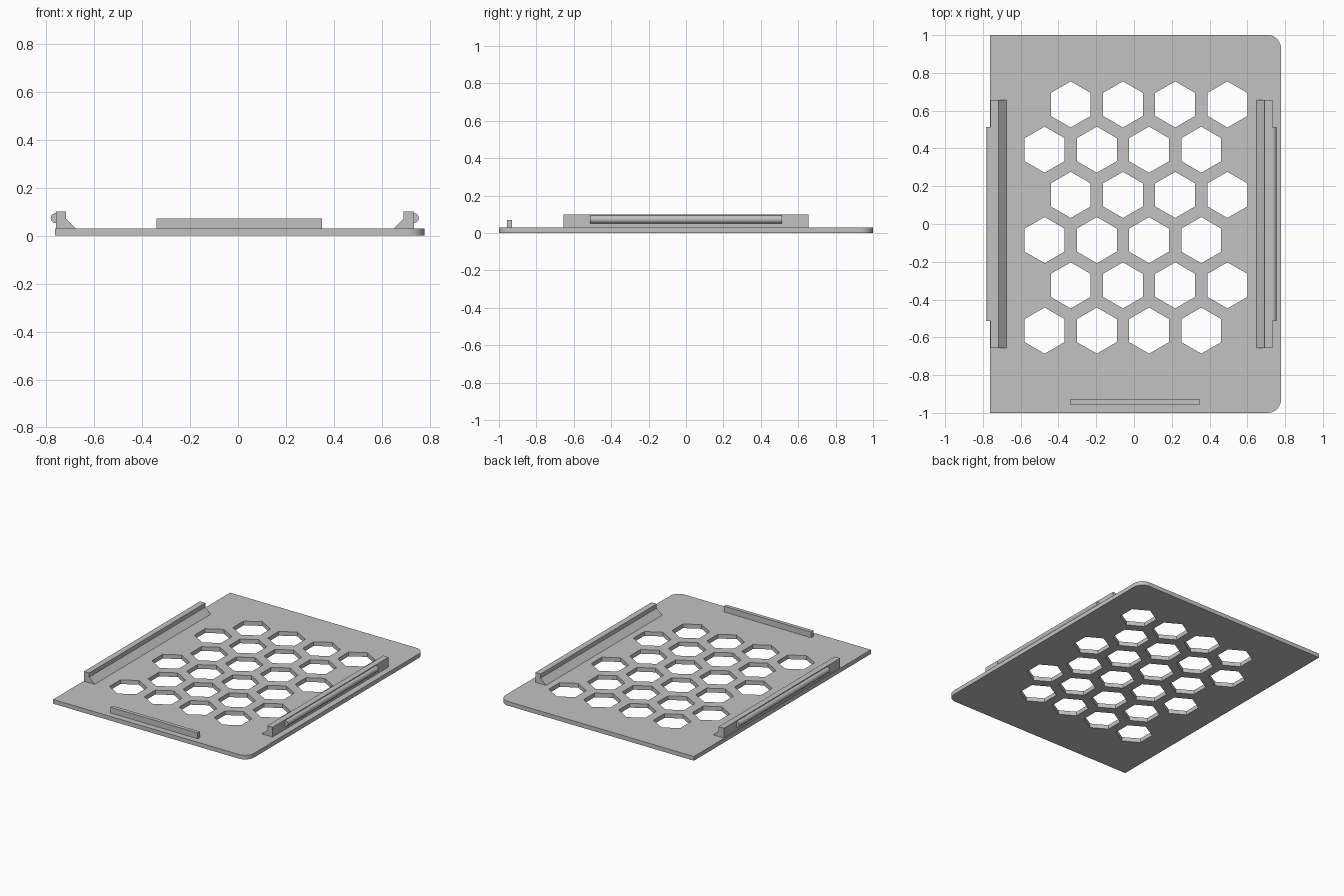
import bpy, bmesh, math
from mathutils import Vector

cube = bpy.data.objects.get("Cube")
if cube:
    bpy.data.objects.remove(cube, do_unlink=True)

grey = bpy.data.materials.new("plain grey")
grey.use_nodes = True
grey.diffuse_color = (0.54, 0.54, 0.54, 1)
grey.node_tree.nodes["Principled BSDF"].inputs["Base Color"].default_value = grey.diffuse_color


def prism(name, outlines, direction, smooth=False):
    """Extrude one or more closed outlines of 3D points along a direction."""
    bm = bmesh.new()
    for outline in outlines:
        face = bm.faces.new([bm.verts.new(p) for p in outline])
        result = bmesh.ops.extrude_face_region(bm, geom=[face], use_keep_orig=True)
        verts = [g for g in result["geom"] if isinstance(g, bmesh.types.BMVert)]
        bmesh.ops.translate(bm, verts=verts, vec=Vector(direction))
    bmesh.ops.recalc_face_normals(bm, faces=bm.faces[:])
    mesh = bpy.data.meshes.new(name)
    bm.to_mesh(mesh)
    bm.free()
    mesh.materials.append(grey)
    obj = bpy.data.objects.new(name, mesh)
    bpy.context.collection.objects.link(obj)
    if smooth:
        select_only(obj)
        bpy.ops.object.shade_smooth_by_angle(angle=math.radians(30))
    return obj


def select_only(obj):
    bpy.ops.object.select_all(action='DESELECT')
    obj.select_set(True)
    bpy.context.view_layer.objects.active = obj


def arc(cx, cy, r, start, end, steps):
    angles = [math.radians(start + (end - start) * i / steps) for i in range(steps + 1)]
    return [(cx + r * math.cos(a), cy + r * math.sin(a)) for a in angles]


# Base plate: square corners on one side, rounded on the other
THICK, LEFT, RIGHT, R = 0.03, -0.763, 0.778, 0.07
outline = [(LEFT, 1), (LEFT, -1)]
outline += arc(RIGHT - R, R - 1, R, -90, 0, 10)
outline += arc(RIGHT - R, 1 - R, R, 0, 90, 10)
plate = prism("base_plate", [[(x, y, 0) for x, y in outline]], (0, 0, THICK))

# Staggered hexagonal vent holes
HEX, PITCH = 0.122, 0.2765
hexes = []
for row in range(6):
    y = 0.633 - row * PITCH * math.sqrt(3) / 2
    x0 = -0.335 - (row % 2) * PITCH / 2
    for col in range(4):
        points = arc(x0 + col * PITCH, y, HEX, 30, 330, 5)
        hexes.append([(px, py, -0.1) for px, py in points])
cutter = prism("vent_cutter", hexes, (0, 0, 0.3))
cutter.hide_render = True
cut = plate.modifiers.new("vents", 'BOOLEAN')
cut.operation, cut.solver, cut.object = 'DIFFERENCE', 'EXACT', cutter
select_only(plate)
bpy.ops.object.modifier_apply(modifier=cut.name)
bpy.data.objects.remove(cutter, do_unlink=True)
bpy.ops.object.shade_smooth_by_angle(angle=math.radians(30))

# Side rails with a sloped inner foot, and a rounded snap bead on the outside
RAIL, BEAD = 0.656, 0.513
for side, sign, outer in (("right", -1, 0.76), ("left", 1, 0.733)):
    profile = [(0, THICK), (0, 0.1), (-0.042, 0.1), (-0.042, 0.07), (-0.084, THICK)]
    prism(side + "_rail",
          [[(sign * (outer + x), -RAIL, z) for x, z in profile]], (0, 2 * RAIL, 0))
    bead = arc(outer, 0.073, 0.021, -90, 90, 12)
    prism(side + "_snap_bead",
          [[(sign * x, -BEAD, z) for x, z in bead]], (0, 2 * BEAD, 0), smooth=True)

# Low locating bar near the front edge
bar = [(-0.34, -0.956), (0.35, -0.956), (0.35, -0.929), (-0.34, -0.929)]
prism("front_bar", [[(x, y, THICK) for x, y in bar]], (0, 0, 0.041))
